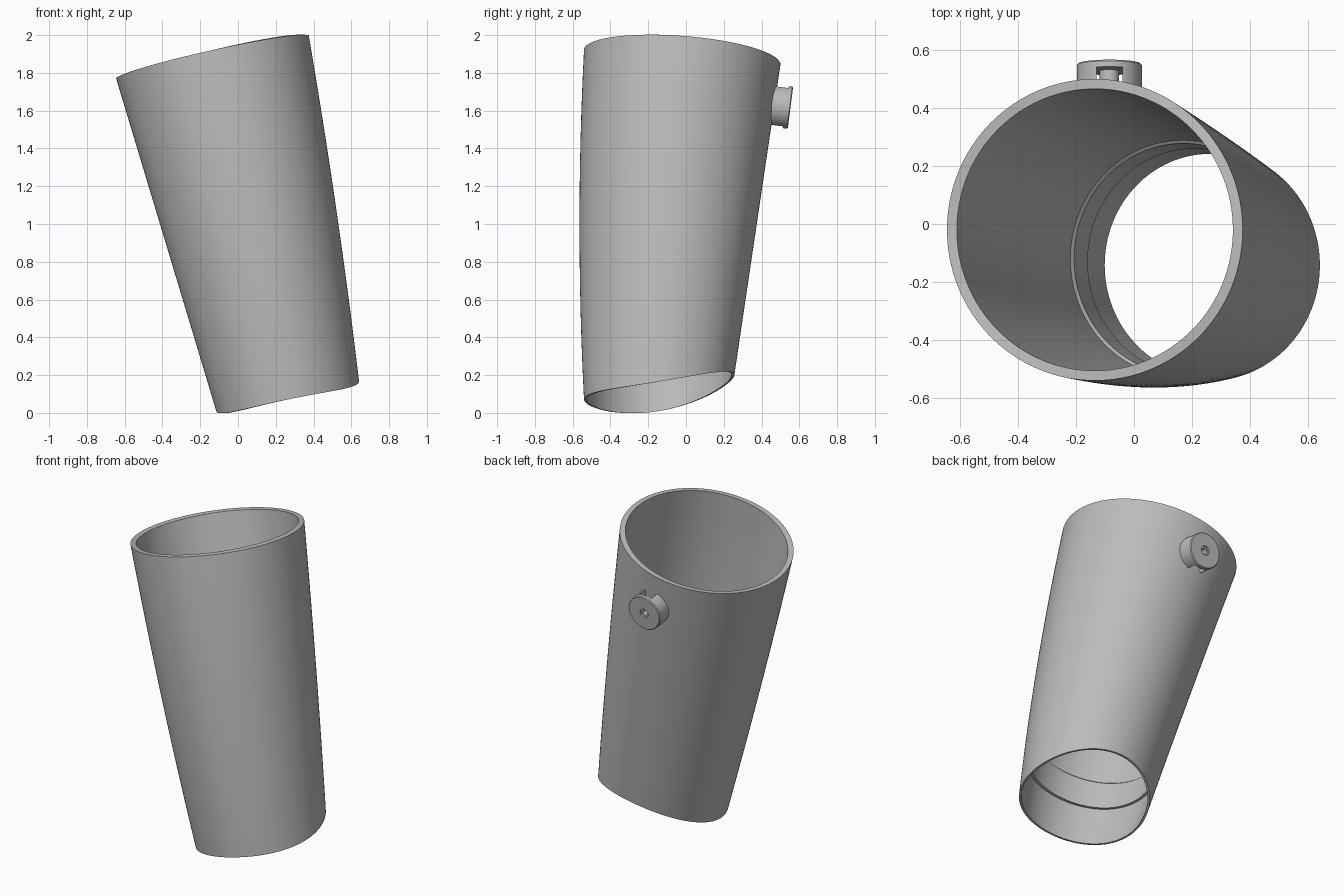
import bpy, bmesh
from math import sin, cos, tau, radians
from mathutils import Vector, Matrix

if "Cube" in bpy.data.objects:
    bpy.data.objects.remove(bpy.data.objects["Cube"])

grey = bpy.data.materials.new("plain grey")
grey.use_nodes = True
COLOUR = (0.5, 0.5, 0.5, 1)
grey.diffuse_color = COLOUR
grey.node_tree.nodes["Principled BSDF"].inputs["Base Color"].default_value = COLOUR
SIDES = 128


def make(name, bm, matrix=Matrix()):
    bmesh.ops.recalc_face_normals(bm, faces=bm.faces)
    mesh = bpy.data.meshes.new(name)
    bm.to_mesh(mesh)
    bm.free()
    mesh.materials.append(grey)
    obj = bpy.data.objects.new(name, mesh)
    obj.matrix_world = matrix
    bpy.context.collection.objects.link(obj)
    return obj


def smooth(obj):
    bpy.ops.object.select_all(action='DESELECT')
    obj.select_set(True)
    bpy.context.view_layer.objects.active = obj
    bpy.ops.object.shade_smooth_by_angle(angle=radians(30))


def loft(rows):
    """Closed skin through a cyclic list of rings."""
    bm = bmesh.new()
    rings = [[bm.verts.new(p) for p in row] for row in rows]
    for a, b in zip(rings, rings[1:] + rings[:1]):
        for i in range(len(a)):
            j = (i + 1) % len(a)
            bm.faces.new((a[i], a[j], b[j], b[i]))
    return bm


def wall_point(a, s, t):
    """Point at angle a, height fraction s, inset t from the outer skin."""
    c, d = cos(a), sin(a)
    low = Vector((0.263 + (0.378 - t) * c, -0.142 + (0.398 - t) * d,
                  0.112 + 0.078 * c + 0.065 * d - 0.024 * cos(2 * a)))
    high = Vector((-0.135 + (0.51 - t) * c, -0.02 + (0.52 - t) * d,
                   1.883 + 0.113 * c - 0.038 * d))
    swell = 4 * s * (1 - s)
    bulge = Vector((0.006 * (1 + c), -0.012 * (1 - d), 0)) * swell
    return low.lerp(high, s) + bulge


# Tapered leaning shell with an inner lip and a thin collar at the bottom
outside = [(i / 16, 0) for i in range(17)]
inside = [(1 - i / 16, 0.034 - 0.006 * i / 16) for i in range(12)]
lip = [(0.25, 0.028), (0.245, 0.038), (0.145, 0.032), (0.145, 0.014), (0, 0.014)]
rows = [[wall_point(tau * k / SIDES, s, t) for k in range(SIDES)]
        for s, t in outside + inside + lip]
smooth(make("leaning_shell", loft(rows)))


# Round fitting on the back: local z points out of the wall
out = Vector((0, 1, -0.13)).normalized()
side = Vector((-1, 0, 0))
up = out.cross(side)
frame = Matrix((side, up, out)).transposed().to_4x4()
frame.translation = (-0.085, 0.553, 1.615)


def turned(name, profile, sides=64):
    rows = [[(r * cos(tau * k / sides), r * sin(tau * k / sides), z)
             for k in range(sides)] for r, z in profile]
    return make(name, loft(rows), frame)


cap = turned("round_fitting", [(0.03, 0), (0.107, 0), (0.112, -0.005),
                               (0.112, -0.105), (0.03, -0.105)])

# Vertical slot behind the face of the fitting
bm = bmesh.new()
bmesh.ops.create_cube(bm, size=1, matrix=Matrix.Translation((0, 0, -0.11))
                      @ Matrix.Diagonal((0.09, 0.4, 0.17, 1)))
cutter = make("slot_cutter", bm, frame)
cutter.hide_render = True
slot = cap.modifiers.new("slot", 'BOOLEAN')
slot.operation = 'DIFFERENCE'
slot.solver = 'EXACT'
slot.object = cutter
bpy.context.view_layer.objects.active = cap
bpy.ops.object.modifier_apply(modifier="slot")
bpy.data.objects.remove(cutter)
smooth(cap)

# Small sleeve around the screw hole
smooth(turned("hole_sleeve", [(0.018, -0.012), (0.034, -0.012),
                              (0.034, -0.1), (0.018, -0.1)], 32))
